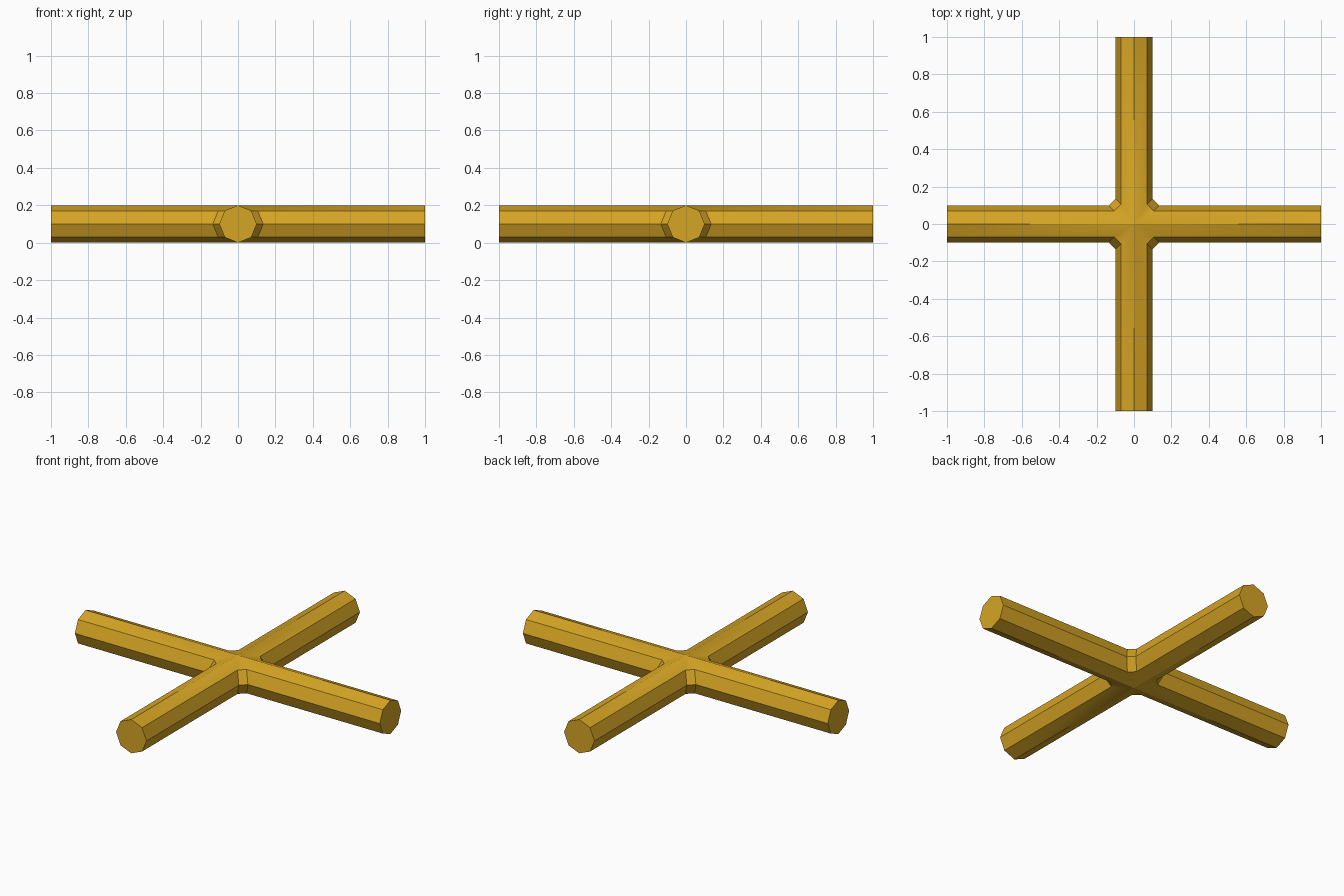
import bpy, bmesh, math
from mathutils import Matrix, Vector

cube = bpy.data.objects.get("Cube")
if cube:
    bpy.data.objects.remove(cube, do_unlink=True)

R = 0.1          # pipe radius
HALF = 1.0       # arm length from the centre
BEVEL = 0.035    # setback of the bevelled inner corners

gold = bpy.data.materials.new("gold")
gold.use_nodes = True
colour = (0.67, 0.375, 0.018, 1)
gold.diffuse_color = colour
gold.node_tree.nodes["Principled BSDF"].inputs["Base Color"].default_value = colour

# Half octagon from the top ridge to the bottom ridge: (side offset, height)
half = [(R * math.sin(i * math.pi / 4), R + R * math.cos(i * math.pi / 4))
        for i in range(5)]

bm = bmesh.new()


def add_face(points, turn):
    """Add a polygon turned about z, dropping coincident corners."""
    corners = []
    for p in points:
        p = Vector(p)
        if all((p - q).length > 1e-5 for q in corners):
            corners.append(p)
    bm.faces.new([bm.verts.new(turn @ p) for p in corners])


def joint(r):
    return r + (BEVEL if r > 1e-5 else 0)


# One quadrant (two half arms and the corner bevel), repeated four times
for k in range(4):
    turn = Matrix.Rotation(k * math.pi / 2, 3, 'Z')
    for (r0, z0), (r1, z1) in zip(half, half[1:]):
        a0, a1 = (r0, joint(r0), z0), (r1, joint(r1), z1)
        b0, b1 = (joint(r0), r0, z0), (joint(r1), r1, z1)
        add_face([a0, a1, (r1, HALF, z1), (r0, HALF, z0)], turn)
        add_face([a0, b0, b1, a1], turn)
        add_face([b0, (HALF, r0, z0), (HALF, r1, z1), b1], turn)

# Weld the quadrants and cap the arm ends
bmesh.ops.remove_doubles(bm, verts=bm.verts, dist=1e-4)
bmesh.ops.holes_fill(bm, edges=[e for e in bm.edges if e.is_boundary], sides=8)
bmesh.ops.recalc_face_normals(bm, faces=bm.faces)

mesh = bpy.data.meshes.new("pipe_cross")
bm.to_mesh(mesh)
bm.free()
mesh.materials.append(gold)
cross = bpy.data.objects.new("pipe_cross", mesh)
bpy.context.collection.objects.link(cross)

# Soft blend at the centre, crisp edges elsewhere
bpy.context.view_layer.objects.active = cross
cross.select_set(True)
bpy.ops.object.shade_smooth_by_angle(angle=math.radians(30))
